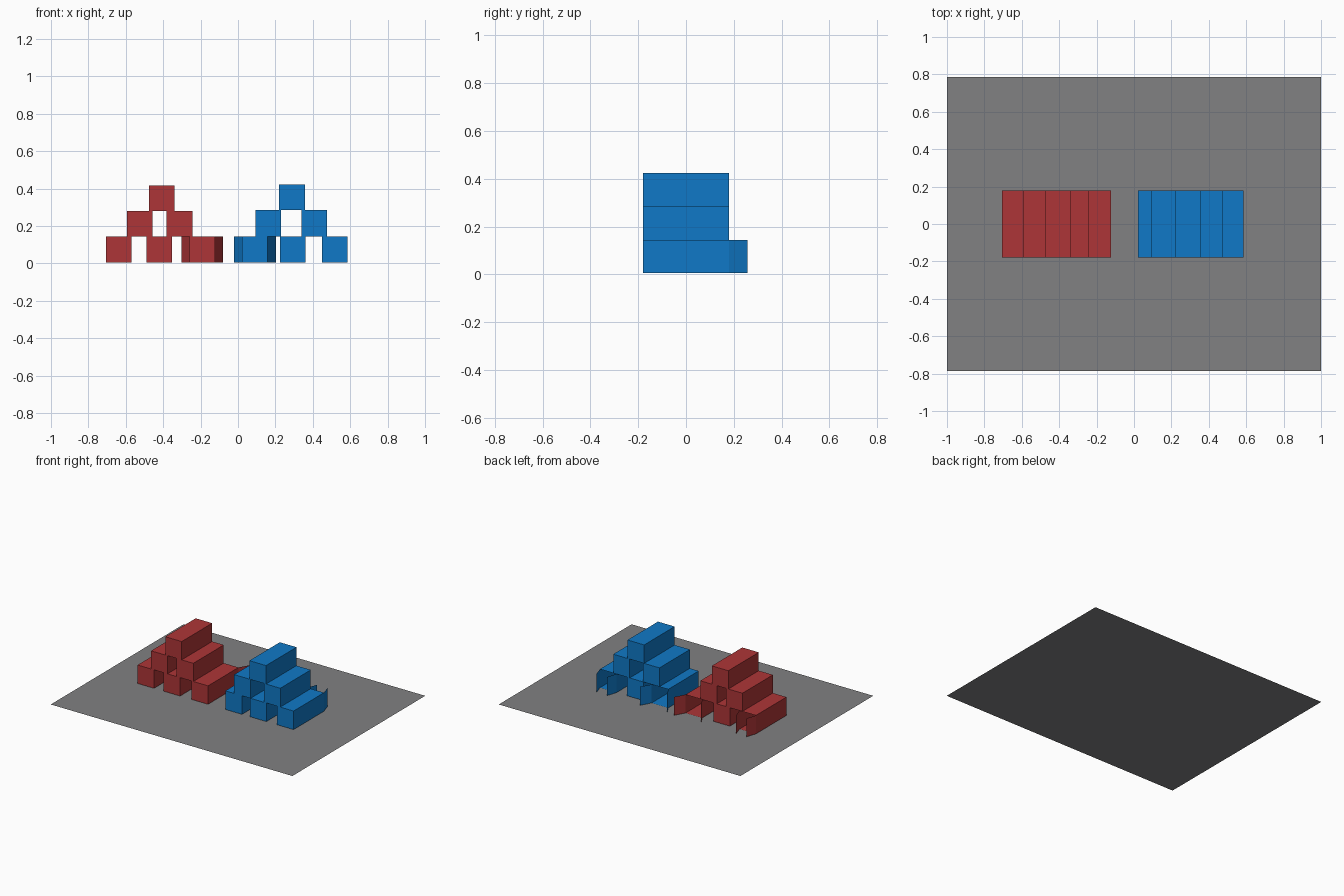
import bpy

if "Cube" in bpy.data.objects:
    bpy.data.objects.remove(bpy.data.objects["Cube"])

def material(name, rgb):
    m = bpy.data.materials.new(name)
    m.diffuse_color = (*rgb, 1)
    m.use_nodes = True
    m.node_tree.nodes["Principled BSDF"].inputs["Base Color"].default_value = m.diffuse_color
    return m

RED = material("red", (0.42, 0.036, 0.038))
BLUE = material("blue", (0.005, 0.19, 0.57))
GREY = material("grey", (0.22, 0.22, 0.225))
Y0, Y1, FLAP_Y = -0.18, 0.18, 0.257

def mesh_object(name, verts, faces, mat):
    me = bpy.data.meshes.new(name)
    me.from_pydata(verts, [], faces)
    me.materials.append(mat)
    ob = bpy.data.objects.new(name, me)
    bpy.context.collection.objects.link(ob)
    return ob

def box(name, x0, x1, z0, z1, mat, swing=None):
    """Long box; with swing set, the back is open and has two hinged flaps."""
    verts = [(x, y, z) for z in (z0, z1) for x, y in ((x0, Y0), (x1, Y0), (x1, Y1), (x0, Y1))]
    faces = [(3, 2, 1, 0), (4, 5, 6, 7), (0, 1, 5, 4), (1, 2, 6, 5), (3, 0, 4, 7)]
    if swing is None:
        faces.append((2, 3, 7, 6))
    mesh_object(name, verts, faces, mat)
    if swing is not None:
        for side, x, s in (("left", x0, -1), ("right", x1, 1)):
            e = x + s * swing
            quad = [(x, Y1, z0), (e, FLAP_Y, z0), (e, FLAP_Y, z1), (x, Y1, z1)]
            mesh_object(f"{name}_{side}_flap", quad, [(0, 1, 2, 3) if s < 0 else (3, 2, 1, 0)], mat)

# Ground sheet
mesh_object("base_sheet", [(-1, -.785, 0), (1, -.785, 0), (1, .785, 0), (-1, .785, 0)], [(0, 1, 2, 3)], GREY)

# Two stacks: rows of (left x, right x, flap swing)
OUT, IN = 0.043, -0.025
stacks = {
    "red": (RED, (0.005, 0.143, 0.279, 0.416), [
        [(-.705, -.569, IN), (-.489, -.353, None), (-.26, -.122, OUT)],
        [(-.593, -.457, None), (-.381, -.244, None)],
        [(-.476, -.34, None)]]),
    "blue": (BLUE, (0.005, 0.144, 0.285, 0.423), [
        [(.021, .159, OUT), (.225, .361, None), (.449, .586, IN)],
        [(.094, .23, None), (.34, .476, None)],
        [(.22, .358, None)]]),
}
for colour, (mat, levels, rows) in stacks.items():
    for r, row in enumerate(rows):
        for i, (x0, x1, swing) in enumerate(row):
            box(f"{colour}_box_row{r + 1}_{i + 1}", x0, x1, levels[r], levels[r + 1], mat, swing)
